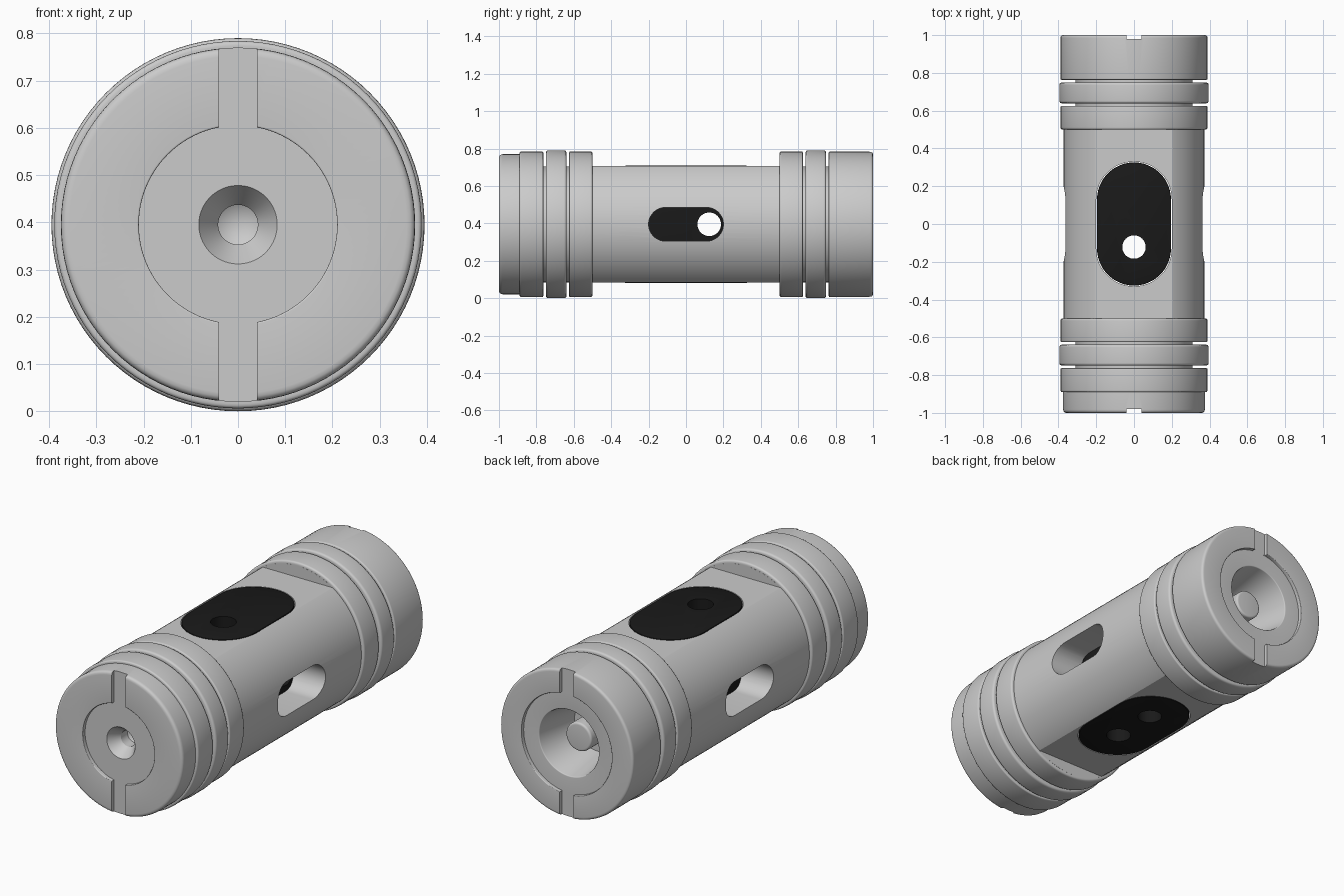
import bpy, bmesh, math
from mathutils import Vector

if "Cube" in bpy.data.objects:
    bpy.data.objects.remove(bpy.data.objects["Cube"])

CZ = 0.395          # height of the long axis
SEG = 96


def new_object(name, bm):
    bmesh.ops.recalc_face_normals(bm, faces=bm.faces)
    mesh = bpy.data.meshes.new(name)
    bm.to_mesh(mesh)
    bm.free()
    ob = bpy.data.objects.new(name, mesh)
    ob.location.z = CZ
    bpy.context.collection.objects.link(ob)
    return ob


def rounded(points, closed=False):
    """Turn (radius, y, corner) points into a profile with soft corners."""
    out, n = [], len(points)
    for i, (r, y, b) in enumerate(points):
        p = Vector((r, y))
        if not b or (not closed and i in (0, n - 1)):
            out.append(p)
            continue
        a = p + (Vector(points[i - 1][:2]) - p).normalized() * b
        c = p + (Vector(points[(i + 1) % n][:2]) - p).normalized() * b
        for t in (0, 0.25, 0.5, 0.75, 1):
            out.append(a * (1 - t) ** 2 + p * 2 * t * (1 - t) + c * t * t)
    return out


def lathe(name, points, closed=False):
    bm = bmesh.new()
    vs = [bm.verts.new((p.x, p.y, 0)) for p in rounded(points, closed)]
    es = [bm.edges.new(e) for e in zip(vs, vs[1:])]
    if closed:
        es.append(bm.edges.new((vs[-1], vs[0])))
    bmesh.ops.spin(bm, geom=vs + es, cent=(0, 0, 0), axis=(0, 1, 0),
                   angle=2 * math.pi, steps=SEG)
    bmesh.ops.remove_doubles(bm, verts=bm.verts, dist=1e-5)
    return new_object(name, bm)


def stadium(name, half_len, half_wid, depth, across_x=False):
    """Round-ended block, long along y, running through in z or x."""
    bm = bmesh.new()
    ring = []
    for side in (1, -1):
        for i in range(25):
            a = math.pi * i / 24
            u = side * (half_len - half_wid + half_wid * math.sin(a))
            v = side * half_wid * math.cos(a)
            ring.append((-depth, u, v) if across_x else (v, u, -depth))
    face = bm.faces.new([bm.verts.new(c) for c in ring])
    ext = bmesh.ops.extrude_face_region(bm, geom=[face])["geom"]
    move = (2 * depth, 0, 0) if across_x else (0, 0, 2 * depth)
    bmesh.ops.translate(bm, vec=move,
                        verts=[g for g in ext if isinstance(g, bmesh.types.BMVert)])
    return new_object(name, bm)


def box(name, centre, size):
    bm = bmesh.new()
    bmesh.ops.create_cube(bm, size=1)
    bmesh.ops.scale(bm, vec=size, verts=bm.verts)
    bmesh.ops.translate(bm, vec=centre, verts=bm.verts)
    return new_object(name, bm)


def drill(name, radius, y, depth, rotation=(0, 0, 0), z=0):
    bm = bmesh.new()
    bmesh.ops.create_cone(bm, cap_ends=True, segments=48, radius1=radius,
                          radius2=radius, depth=depth)
    ob = new_object(name, bm)
    ob.rotation_euler = rotation
    ob.location = (0, y, CZ + z)
    return ob


def cut(target, cutters):
    bpy.context.view_layer.objects.active = target
    for c in cutters:
        c.hide_render = True
        m = target.modifiers.new("cut", 'BOOLEAN')
        m.operation, m.solver, m.object = 'DIFFERENCE', 'EXACT', c
        bpy.ops.object.modifier_apply(modifier=m.name)
        bpy.data.objects.remove(c)


def smooth(ob):
    bpy.ops.object.select_all(action='DESELECT')
    ob.select_set(True)
    bpy.context.view_layer.objects.active = ob
    bpy.ops.object.shade_smooth_by_angle(angle=math.radians(30))


# turned body: front recess and centre hole, lands, ring grooves, rear bore with pin
GROOVE, LAND, WAIST = 0.31, 0.389, 0.373
body = lathe("spool_body", [
    (0, -0.84, 0), (0.042, -0.865, 0), (0.042, -0.92, 0), (0.083, -0.98, 0),
    (0.21, -0.98, 0), (0.21, -1, 0.004), (0.375, -1, 0.018),
    (0.375, -0.89, 0), (LAND, -0.89, 0.01), (LAND, -0.763, 0.008),
    (GROOVE, -0.763, 0), (GROOVE, -0.625, 0), (LAND, -0.625, 0.008),
    (LAND, -0.5, 0.012), (WAIST, -0.5, 0), (WAIST, 0.5, 0),
    (LAND, 0.5, 0.012), (LAND, 0.625, 0.008), (GROOVE, 0.625, 0),
    (GROOVE, 0.763, 0), (LAND, 0.763, 0.008), (LAND, 1, 0.015),
    (0.265, 1, 0.004), (0.265, 0.98, 0), (0.175, 0.98, 0.005), (0.135, 0.74, 0),
    (0.075, 0.74, 0), (0.075, 0.9, 0.012), (0, 0.9, 0)])

# flats, window, side slot and screwdriver slots
cutters = [box("flat_cutter", (0, 0, s * 0.412), (1, 0.999, 0.2)) for s in (1, -1)]
cutters += [stadium("window_cutter", 0.33, 0.2, 0.6),
            stadium("side_slot_cutter", 0.2, 0.09, 0.6, True)]
cutters += [box("end_slot_cutter", (0, s * 1.0302, 0), (0.08, 0.1, 1)) for s in (1, -1)]
cut(body, cutters)
smooth(body)

# sealing rings sitting in the grooves
for label, y in (("front", -0.694), ("rear", 0.694)):
    ring = lathe(label + "_ring", [
        (0.315, y - 0.055, 0), (0.395, y - 0.055, 0.014),
        (0.395, y + 0.055, 0.014), (0.315, y + 0.055, 0)], closed=True)
    smooth(ring)

# black insert with crossing ports
insert = stadium("port_insert", 0.326, 0.196, 0.314)
bev = insert.modifiers.new("edge", 'BEVEL')
bev.width, bev.segments, bev.limit_method = 0.004, 2, 'ANGLE'
bev.angle_limit = math.radians(60)
bpy.context.view_layer.objects.active = insert
bpy.ops.object.modifier_apply(modifier=bev.name)
cut(insert, [
    drill("vertical_port_cutter", 0.062, -0.122, 1),
    drill("side_port_cutter", 0.063, 0.124, 1, (0, math.pi / 2, 0)),
    drill("lower_port_cutter", 0.06, 0.124, 0.4, z=-0.2)])
smooth(insert)
black = bpy.data.materials.new("black")
black.diffuse_color = (0.01, 0.01, 0.01, 1)
black.use_nodes = True
black.node_tree.nodes["Principled BSDF"].inputs["Base Color"].default_value = black.diffuse_color
insert.data.materials.clear()
insert.data.materials.append(black)
